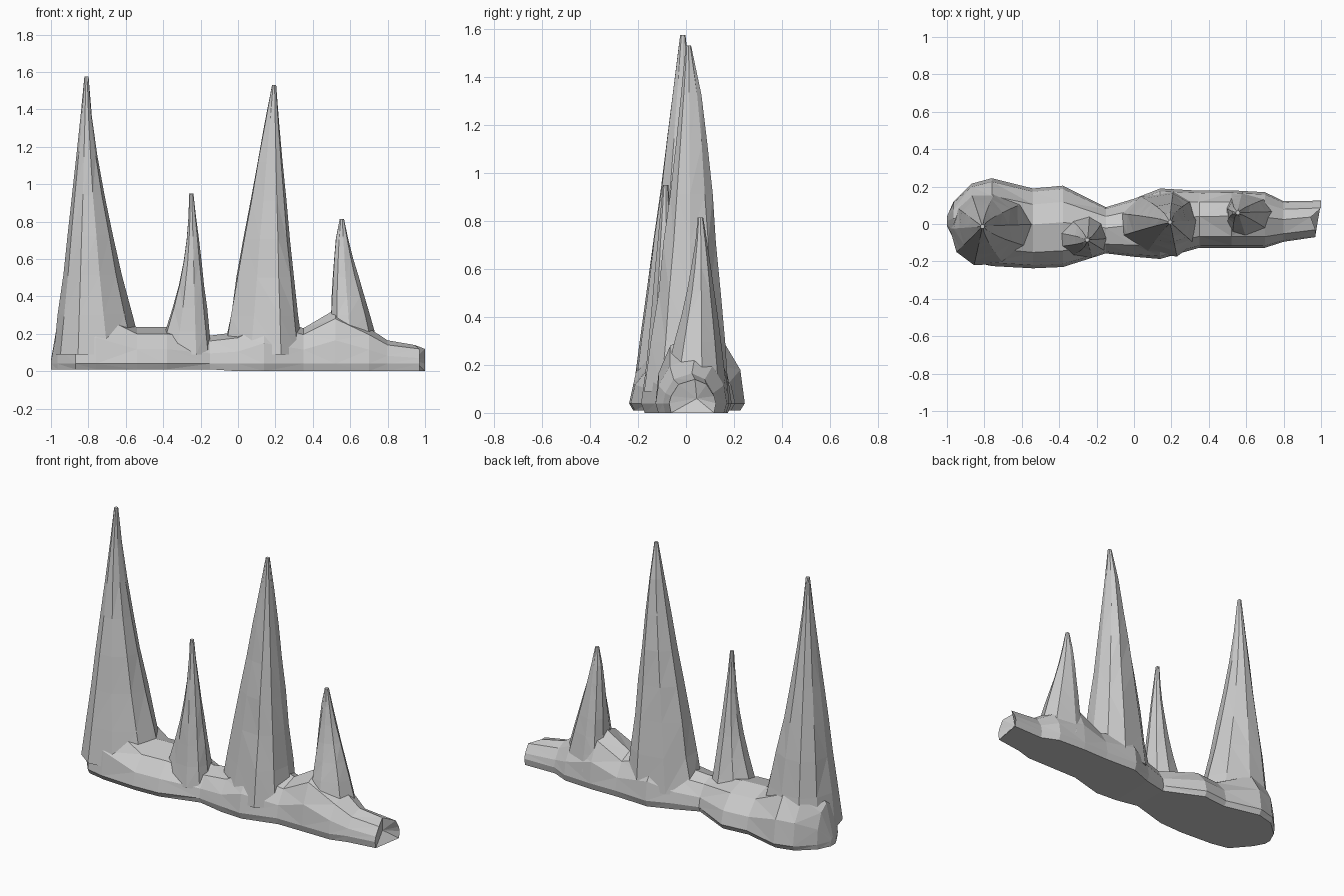
import bpy, bmesh, math, random

if "Cube" in bpy.data.objects:
    bpy.data.objects.remove(bpy.data.objects["Cube"])
random.seed(4)


def loft(name, rings, end_tip=None):
    """Skin a list of equal-length point rings and close both ends."""
    bm = bmesh.new()
    vr = [[bm.verts.new(p) for p in r] for r in rings]
    n = len(rings[0])
    for a, b in zip(vr, vr[1:]):
        for i in range(n):
            j = (i + 1) % n
            bm.faces.new((a[i], a[j], b[j], b[i]))
    bm.faces.new(vr[0][::-1])
    if end_tip:
        c = bm.verts.new(end_tip)
        for i in range(n):
            bm.faces.new((vr[-1][i], vr[-1][(i + 1) % n], c))
    else:
        bm.faces.new(vr[-1])
    bmesh.ops.triangulate(bm, faces=[f for f in bm.faces if len(f.verts) == 4])
    bmesh.ops.recalc_face_normals(bm, faces=bm.faces)
    me = bpy.data.meshes.new(name)
    bm.to_mesh(me)
    bm.free()
    ob = bpy.data.objects.new(name, me)
    bpy.context.collection.objects.link(ob)
    return ob


def spike(name, tip, reach, power, sides=9, steps=7):
    """Faceted spike; each side (left, right, front, back) tapers by a power law."""
    rings = []
    for s in range(steps + 1):
        z = 0.09 + (tip[2] - 0.09) * s / steps
        t = z / tip[2]
        x0, x1, y0, y1 = (0.011 + r * (1 - t) ** p for r, p in zip(reach, power))
        ring = []
        for i in range(sides):
            a = math.tau * i / sides + 0.06
            k = random.uniform(1.0, 1.06)
            c, d = k * math.cos(a), k * math.sin(a)
            ring.append((tip[0] + c * (x1 if c > 0 else x0),
                         tip[1] + d * (y1 if d > 0 else y0), z))
        rings.append(ring)
    return loft(name, rings)


# Long rocky base: (x, y min, y max, height)
stations = [(-1, -0.01, 0.04, 0.06), (-0.965, -0.08, 0.12, 0.26),
            (-0.87, -0.2, 0.215, 0.35), (-0.76, -0.225, 0.245, 0.36),
            (-0.54, -0.237, 0.19, 0.235), (-0.38, -0.23, 0.205, 0.235),
            (-0.15, -0.157, 0.09, 0.19), (0, -0.175, 0.135, 0.21),
            (0.14, -0.187, 0.19, 0.3), (0.35, -0.127, 0.178, 0.23),
            (0.52, -0.127, 0.18, 0.33), (0.7, -0.127, 0.17, 0.23),
            (0.8, -0.095, 0.122, 0.165), (0.98, -0.07, 0.125, 0.14)]
# Half cross-section (width share, height share), mirrored; None is the bevel
half = [(0.92, 0), (1, None), (0.92, 0.5), (0.6, 0.85)]
section = half + [(0.1, 1)] + [(-f, t) for f, t in reversed(half)]
rings = []
for x, y0, y1, h in stations:
    floor = 0.01 if x < -0.1 else 0
    ring = []
    for f, t in section:
        z = 0.04 if t is None else max(floor, h * t)
        # the right end is notched: back corner longest, middle recessed
        px = x if x < 0.95 else 1 if f > 0.5 else 0.97 if f < -0.5 else 0.945
        ring.append((px, (y0 + y1) / 2 + f * (y1 - y0) / 2, z))
    rings.append(ring)
base = loft("spiked_rock", rings, end_tip=(0.94, 0.045, 0.06))

# Four spikes, left to right: tip, reach and taper to left, right, front, back
spikes = [
    spike("tall_left_spike", (-0.81, -0.013, 1.575),
          (0.17, 0.31, 0.205, 0.2), (1.05, 1.45, 1, 1.05), 10),
    spike("small_left_spike", (-0.25, -0.085, 0.95),
          (0.21, 0.11, 0.09, 0.15), (2, 1, 1, 1.4)),
    spike("tall_middle_spike", (0.193, 0.01, 1.53),
          (0.28, 0.15, 0.18, 0.155), (0.97, 1.15, 1.1, 0.65)),
    spike("small_right_spike", (0.555, 0.06, 0.815),
          (0.06, 0.23, 0.18, 0.11), (0.5, 1.15, 1.4, 0.9))]

# Fuse the spikes into the base so the rock is one skin
for s in spikes:
    m = base.modifiers.new("fuse_" + s.name, 'BOOLEAN')
    m.operation = 'UNION'
    m.solver = 'EXACT'
    m.object = s
bpy.context.view_layer.objects.active = base
base.select_set(True)
for m in list(base.modifiers):
    bpy.ops.object.modifier_apply(modifier=m.name)
for s in spikes:
    bpy.data.objects.remove(s)
